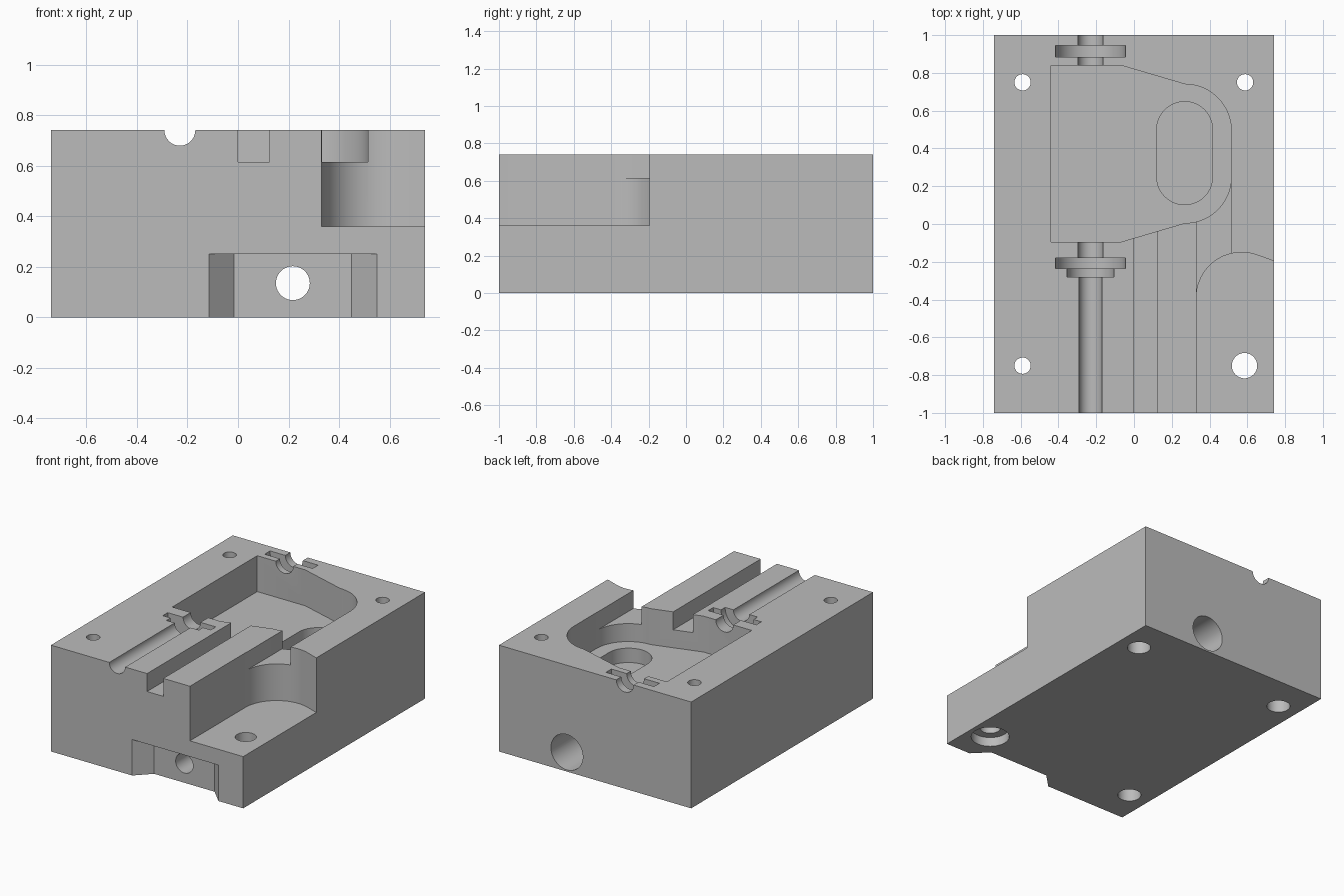
import bpy
import bmesh
from math import sin, cos, pi, radians
from mathutils import Matrix

if "Cube" in bpy.data.objects:
    bpy.data.objects.remove(bpy.data.objects["Cube"], do_unlink=True)

grey = bpy.data.materials.new("machined grey")
grey.use_nodes = True
grey.diffuse_color = (0.5, 0.5, 0.5, 1)
grey.node_tree.nodes["Principled BSDF"].inputs["Base Color"].default_value = (0.5, 0.5, 0.5, 1)

W, H = 0.74, 0.74   # half width, height
OVER = 0.1          # how far cutters overshoot the block


def finish(name, bm):
    bmesh.ops.recalc_face_normals(bm, faces=bm.faces[:])
    mesh = bpy.data.meshes.new(name)
    bm.to_mesh(mesh)
    bm.free()
    mesh.materials.append(grey)
    obj = bpy.data.objects.new(name, mesh)
    bpy.context.collection.objects.link(obj)
    return obj


def prism(name, outline, z0, z1):
    """Vertical extrusion of an xy outline."""
    bm = bmesh.new()
    low = [bm.verts.new((x, y, z0)) for x, y in outline]
    high = [bm.verts.new((x, y, z1)) for x, y in outline]
    bm.faces.new(low)
    bm.faces.new(high)
    n = len(low)
    for i in range(n):
        j = (i + 1) % n
        bm.faces.new((low[i], low[j], high[j], high[i]))
    return finish(name, bm)


def box(name, x0, x1, y0, y1, z0, z1):
    return prism(name, [(x0, y0), (x1, y0), (x1, y1), (x0, y1)], z0, z1)


def turned(name, profile, matrix, n=64):
    """Solid of revolution from (distance, radius) pairs along local z."""
    bm = bmesh.new()
    rings = [[bm.verts.new((r * cos(2 * pi * i / n), r * sin(2 * pi * i / n), d))
              for i in range(n)] for d, r in profile]
    bm.faces.new(rings[0])
    bm.faces.new(rings[-1])
    for a, b in zip(rings, rings[1:]):
        for i in range(n):
            j = (i + 1) % n
            bm.faces.new((a[i], a[j], b[j], b[i]))
    bm.transform(matrix)
    return finish(name, bm)


def arc(cx, cy, r, a0, a1, n=20):
    angles = [radians(a0 + (a1 - a0) * i / n) for i in range(n + 1)]
    return [(cx + r * cos(a), cy + r * sin(a)) for a in angles]


def along_y(x, z):
    return Matrix.Translation((x, 0, z)) @ Matrix.Rotation(-pi / 2, 4, "X")


block = box("housing_block", -W, W, -1, 1, 0, H)
cutters = []

# Main pocket with tapered, rounded end
cutters.append(prism(
    "pocket",
    [(-0.44, 0.84), (-0.44, -0.095), (-0.07, -0.095)]
    + arc(0.27, 0.25, 0.245, -90, 0) + arc(0.27, 0.495, 0.245, 0, 90)
    + [(-0.07, 0.84)], 0.49, H + OVER))

# Slot-shaped recess in the pocket floor
cutters.append(prism(
    "floor_recess",
    arc(0.268, 0.25, 0.148, -180, 0) + arc(0.268, 0.5, 0.148, 0, 180),
    0.39, 0.6))

# Stepped-down front corner with rounded inner end
cutters.append(prism(
    "corner_relief",
    [(0.33, -1 - OVER), (W + OVER, -1 - OVER), (W + OVER, -0.232), (W, -0.196)]
    + arc(0.57, -0.39, 0.24, 70, 180), 0.36, H + OVER))

# Shallow channels leading into the pocket
cutters.append(box("narrow_channel", 0, 0.125, -1 - OVER, 0.15, 0.615, H + OVER))
cutters.append(box("wide_channel", 0.332, 0.514, -0.45, 0.3, 0.615, H + OVER))

# Shaft groove with seal and bearing seats
cutters.append(turned(
    "shaft_groove",
    [(-1.1, 0.061), (-0.28, 0.061), (-0.28, 0.125), (-0.235, 0.125),
     (-0.235, 0.185), (-0.18, 0.185), (-0.18, 0.067), (0.885, 0.067),
     (0.885, 0.185), (0.945, 0.185), (0.945, 0.067), (1.1, 0.067)],
    along_y(-0.23, H)))

# Flared notch under the front
cutters.append(prism(
    "front_notch",
    [(-0.135, -1.02), (0.57, -1.02), (0.45, -0.9), (-0.015, -0.9)], -OVER, 0.25))

# Lengthwise bore, wider at the back
cutters.append(turned(
    "long_bore", [(-1.1, 0.067), (0, 0.067), (0, 0.123), (1.1, 0.123)],
    along_y(0.217, 0.135)))

# Counterbored screw holes
for x, y, r, head, depth in ((-0.59, 0.75, 0.043, 0.075, 0.37),
                             (0.588, 0.75, 0.043, 0.075, 0.37),
                             (-0.59, -0.75, 0.043, 0.075, 0.37),
                             (0.585, -0.75, 0.067, 0.123, 0.065)):
    cutters.append(turned(
        "screw_hole", [(-OVER, head), (depth, head), (depth, r), (H + OVER, r)],
        Matrix.Translation((x, y, 0))))

# Cut everything out of the block, then discard the cutters
bpy.ops.object.select_all(action="DESELECT")
bpy.context.view_layer.objects.active = block
block.select_set(True)
for cutter in cutters:
    cutter.hide_render = True
    mod = block.modifiers.new(cutter.name, "BOOLEAN")
    mod.operation = "DIFFERENCE"
    mod.solver = "EXACT"
    mod.object = cutter
    bpy.ops.object.modifier_apply(modifier=mod.name)
    bpy.data.objects.remove(cutter, do_unlink=True)

bpy.ops.object.shade_smooth_by_angle(angle=radians(20))
